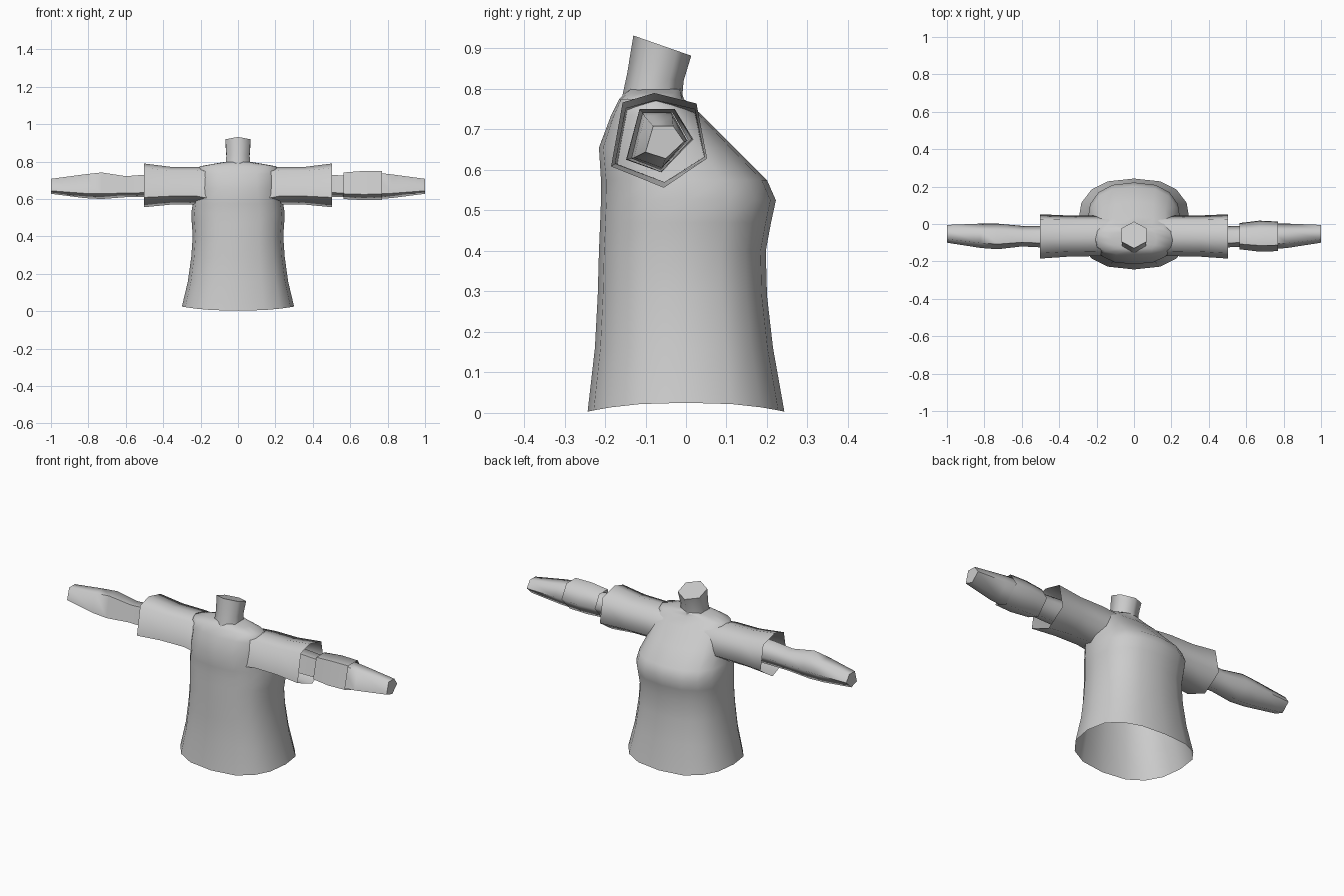
import bpy, math

if "Cube" in bpy.data.objects:
    bpy.data.objects.remove(bpy.data.objects["Cube"])

grey = bpy.data.materials.new("plain grey")
grey.diffuse_color = (0.6, 0.6, 0.6, 1)
grey.use_nodes = True
grey.node_tree.nodes["Principled BSDF"].inputs["Base Color"].default_value = grey.diffuse_color


def make(name, rings, caps=(False, False), angle=60):
    """Skin a list of equal-length rings into a smooth-shaded tube."""
    n = len(rings[0])
    verts = [p for r in rings for p in r]
    faces = [(k * n + i, k * n + (i + 1) % n, (k + 1) * n + (i + 1) % n, (k + 1) * n + i)
             for k in range(len(rings) - 1) for i in range(n)]
    if caps[0]:
        faces.append(tuple(reversed(range(n))))
    if caps[1]:
        faces.append(tuple(range(len(verts) - n, len(verts))))
    me = bpy.data.meshes.new(name)
    me.from_pydata(verts, [], faces)
    me.materials.append(grey)
    ob = bpy.data.objects.new(name, me)
    bpy.context.collection.objects.link(ob)
    bpy.ops.object.select_all(action='DESELECT')
    ob.select_set(True)
    bpy.context.view_layer.objects.active = ob
    bpy.ops.object.shade_smooth_by_angle(angle=math.radians(angle))
    return ob


def oval(z, y0, y1, hx, n=16, power=0.8, sag=0.0):
    """Rounded-square ring; sag lowers its front and back."""
    pts = []
    for i in range(n):
        a = 2 * math.pi * i / n
        c, s = math.cos(a), math.sin(a)
        x = math.copysign(abs(c) ** power, c)
        y = math.copysign(abs(s) ** power, s)
        pts.append((hx * x, (y0 + y1) / 2 + (y1 - y0) / 2 * y, z - sag * s * s))
    return pts


# Torso: hem, waist, chest and shoulders (z, y front, y back, half width)
body = [(0.16, -0.225, 0.215, 0.268), (0.29, -0.218, 0.20, 0.25),
        (0.40, -0.215, 0.197, 0.242), (0.47, -0.212, 0.21, 0.247),
        (0.525, -0.21, 0.222, 0.25), (0.575, -0.21, 0.20, 0.242),
        (0.655, -0.215, 0.12, 0.222), (0.735, -0.185, 0.04, 0.218),
        (0.775, -0.165, -0.005, 0.205), (0.79, -0.15, -0.01, 0.12)]
rings = [oval(0.025, -0.243, 0.243, 0.30, sag=0.022)]
rings += [oval(*b) for b in body] + [oval(0.80, -0.14, -0.012, 0.06)]
make("torso", rings, (False, True))


# Neck: six sides, top tilted down toward the back
def neck_ring(z, y0, y1, hx, tilt):
    yc, r = (y0 + y1) / 2, (y1 - y0) / 2
    return [(hx * math.cos(a) / 0.866, yc + r * math.sin(a), z - tilt * math.sin(a))
            for a in (math.radians(30 + 60 * i) for i in range(6))]


make("neck", [neck_ring(0.77, -0.16, -0.01, 0.067, 0),
              neck_ring(0.83, -0.145, -0.006, 0.062, 0.01),
              neck_ring(0.907, -0.13, 0.013, 0.067, 0.025)], (False, True), 65)

# Cross-sections (y, z), unit sized, counter-clockwise seen from +x
PENTA = [(1, 0.05), (0.45, 1), (-0.6, 1), (-1, -0.6), (0.05, -1)]
HEXA = [(1, -0.38), (0.78, 0.78), (-0.1, 1), (-0.76, 0.8), (-1, -0.55), (0.1, -1)]


def limb(name, shape, sections, side, caps=(False, False)):
    """Sections are (x, y0, y1, z0, z1); side is +1 or -1."""
    rings = []
    for x, y0, y1, z0, z1 in sections:
        ring = [(side * x, (y0 + y1) / 2 + (y1 - y0) / 2 * u,
                 (z0 + z1) / 2 + (z1 - z0) / 2 * v) for u, v in shape]
        rings.append(ring if side > 0 else ring[::-1])
    return make(name, rings, caps, 75)


SLEEVE = [(0.13, -0.17, 0.045, 0.55, 0.765), (0.22, -0.172, 0.045, 0.57, 0.772),
          (0.36, -0.175, 0.046, 0.57, 0.772), (0.503, -0.185, 0.052, 0.556, 0.79)]
ARM = [(0.40, -0.13, -0.005, 0.61, 0.735), (0.50, -0.125, -0.01, 0.61, 0.73),
       (0.60, -0.12, -0.01, 0.61, 0.722), (0.73, -0.135, 0.002, 0.60, 0.742),
       (0.82, -0.128, 0.002, 0.605, 0.732), (1.0, -0.10, -0.005, 0.628, 0.708)]
for side, word in ((1, "right"), (-1, "left")):
    limb(word + "_sleeve", HEXA, SLEEVE, side)
    limb(word + "_arm", PENTA, ARM, side, (False, True))

# Band worn on one forearm only
limb("forearm_band", PENTA, [(0.565, -0.135, 0.005, 0.60, 0.742), (0.67, -0.148, 0.018, 0.594, 0.75),
                             (0.77, -0.145, 0.013, 0.596, 0.75)], 1)
